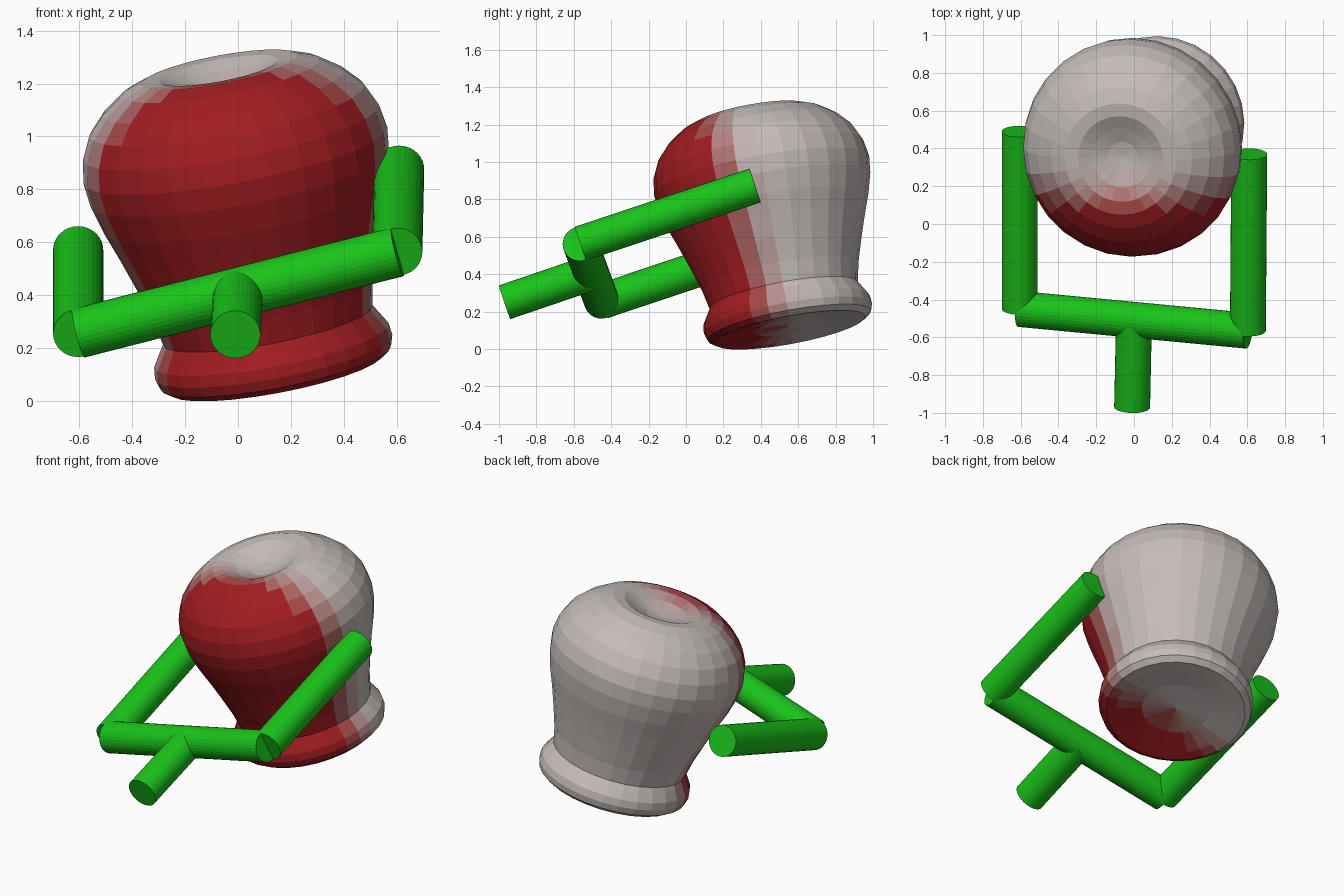
import bpy, bmesh, math
from mathutils import Vector

if "Cube" in bpy.data.objects:
    bpy.data.objects.remove(bpy.data.objects["Cube"])


def material(name, rgb):
    mat = bpy.data.materials.new(name)
    mat.diffuse_color = (*rgb, 1)
    mat.use_nodes = True
    mat.node_tree.nodes["Principled BSDF"].inputs["Base Color"].default_value = mat.diffuse_color
    return mat


def rod(name, start, end, mat, radius=0.095):
    a, b = Vector(start), Vector(end)
    bpy.ops.mesh.primitive_cylinder_add(vertices=32, radius=radius,
                                        depth=(b - a).length, location=(a + b) / 2)
    obj = bpy.context.object
    obj.name = name
    obj.rotation_mode = 'QUATERNION'
    obj.rotation_quaternion = (b - a).to_track_quat('Z', 'Y')
    obj.data.materials.append(mat)
    return obj


# Fork: handle, cross bar and two prongs
green = material("green", (0.01, 0.55, 0.01))
left, right = (-0.605, -0.45, 0.255), (0.603, -0.565, 0.563)
rod("fork_handle", (-0.01, -0.97, 0.25), (0, -0.5, 0.41), green)
rod("fork_cross_bar", left, right, green)
rod("fork_left_prong", left, (-0.605, 0.49, 0.57), green)
rod("fork_right_prong", right, (0.61, 0.37, 0.875), green)

# Pot: lathed profile (radius, height) with rolled rim and dimpled crown
PROFILE = [(0.2, -0.045), (0.35, -0.06), (0.41, -0.065), (0.445, -0.04),
           (0.457, 0.0), (0.452, 0.045), (0.425, 0.09), (0.403, 0.125),
           (0.425, 0.23), (0.465, 0.36), (0.505, 0.48), (0.545, 0.59),
           (0.575, 0.7), (0.585, 0.79), (0.57, 0.88), (0.53, 0.965),
           (0.465, 1.035), (0.38, 1.095), (0.3, 1.125), (0.23, 1.122),
           (0.16, 1.09), (0.08, 1.06)]
SIDES = 28
bm = bmesh.new()
rings = [[bm.verts.new((r * math.cos(math.tau * i / SIDES),
                        r * math.sin(math.tau * i / SIDES), h))
          for i in range(SIDES)] for r, h in PROFILE]
bottom, top = bm.verts.new((0, 0, -0.04)), bm.verts.new((0, 0, 1.05))
for i in range(SIDES):
    j = (i + 1) % SIDES
    for lo, hi in zip(rings, rings[1:]):
        bm.faces.new((lo[i], lo[j], hi[j], hi[i]))
    bm.faces.new((bottom, rings[0][j], rings[0][i]))
    bm.faces.new((top, rings[-1][i], rings[-1][j]))

# Red front fading to grey back in narrow bands
BANDS = 10
red, grey = Vector((0.36, 0.012, 0.015)), Vector((0.55, 0.5, 0.48))
for face in bm.faces:
    c = face.calc_center_median()
    start = -0.2 - 0.12 * max(0, min(1, c.z))
    t = max(0, min(1, (c.y - start) / 0.3))
    face.material_index = round(t * t * (3 - 2 * t) * (BANDS - 1))
mesh = bpy.data.meshes.new("pot")
bm.to_mesh(mesh)
bm.free()
for k in range(BANDS):
    mesh.materials.append(material(f"pot_shade_{k}", red.lerp(grey, k / (BANDS - 1))))
pot = bpy.data.objects.new("pot", mesh)
bpy.context.collection.objects.link(pot)

# Lean the pot forward and to the left
pot.location = (0.135, 0.545, 0.165)
pot.rotation_mode = 'QUATERNION'
pot.rotation_quaternion = Vector((0, 0, 1)).rotation_difference(Vector((-0.19, -0.185, 1)))
